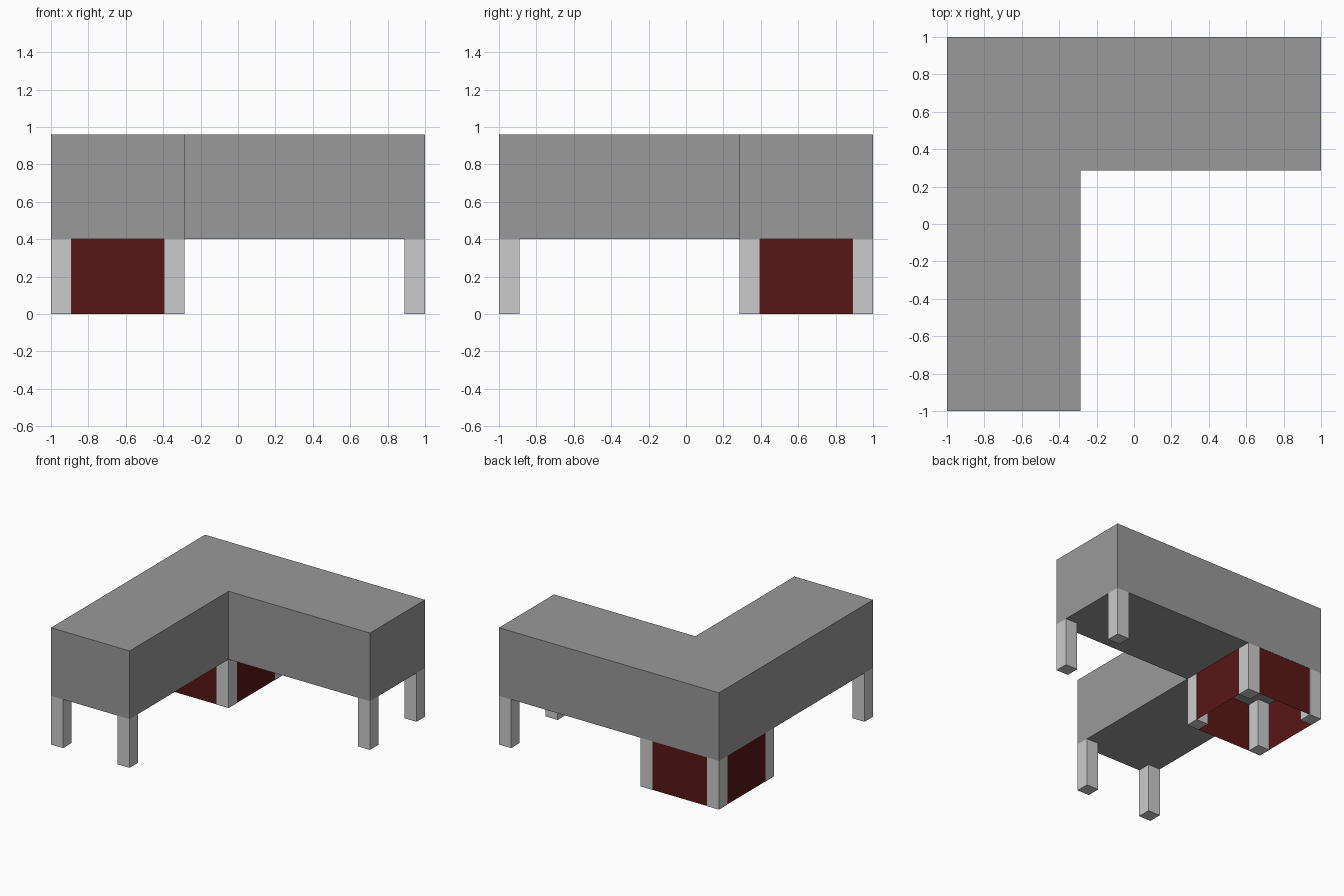
import bpy
import bmesh

if "Cube" in bpy.data.objects:
    bpy.data.objects.remove(bpy.data.objects["Cube"])

EDGE = 0.285      # inner edge of both arms
LEG = 0.11        # leg width
LEG_H = 0.4       # leg height
TOP_H = 0.96      # overall height


def material(name, color):
    mat = bpy.data.materials.new(name)
    mat.diffuse_color = (*color, 1)
    mat.use_nodes = True
    mat.node_tree.nodes["Principled BSDF"].inputs["Base Color"].default_value = mat.diffuse_color
    return mat


def prism(name, outline, z0, z1, mat=None, caps=True):
    """Extrude a counter-clockwise outline from z0 to z1; caps=False leaves walls only."""
    bm = bmesh.new()
    low = [bm.verts.new((x, y, z0)) for x, y in outline]
    high = [bm.verts.new((x, y, z1)) for x, y in outline]
    n = len(outline)
    for i in range(n):
        j = (i + 1) % n
        bm.faces.new((low[i], low[j], high[j], high[i]))
    if caps:
        bm.faces.new(high)
        bm.faces.new(low[::-1])
    mesh = bpy.data.meshes.new(name)
    bm.to_mesh(mesh)
    bm.free()
    obj = bpy.data.objects.new(name, mesh)
    bpy.context.collection.objects.link(obj)
    if mat:
        mesh.materials.append(mat)
    return obj


def rect(x0, y0, x1, y1):
    return [(x0, y0), (x1, y0), (x1, y1), (x0, y1)]


dark_grey = material("dark_grey", (0.32, 0.32, 0.32))
dark_red = material("dark_red", (0.1, 0.008, 0.008))

# L-shaped upper body
prism("upper_body", [(-1, -1), (-EDGE, -1), (-EDGE, EDGE), (1, EDGE), (1, 1), (-1, 1)],
      LEG_H, TOP_H, dark_grey)

# Legs: four around the corner, two at each arm end (lower-left corner of each)
near, far, inner = -1, 1 - LEG, EDGE
legs = {
    "corner_leg": [(x, y) for x in (near, -EDGE - LEG) for y in (inner, far)],
    "front_leg": [(near, near), (-EDGE - LEG, near)],
    "right_leg": [(far, inner), (far, far)],
}
for name, spots in legs.items():
    for i, (x, y) in enumerate(spots, 1):
        prism(f"{name}_{i}", rect(x, y, x + LEG, y + LEG), 0, LEG_H)

# Red enclosure around the corner legs, open below
g = 0.002
prism("corner_enclosure", rect(-1 + g, EDGE + g, -EDGE - g, 1 - g), 0, LEG_H, dark_red, caps=False)
